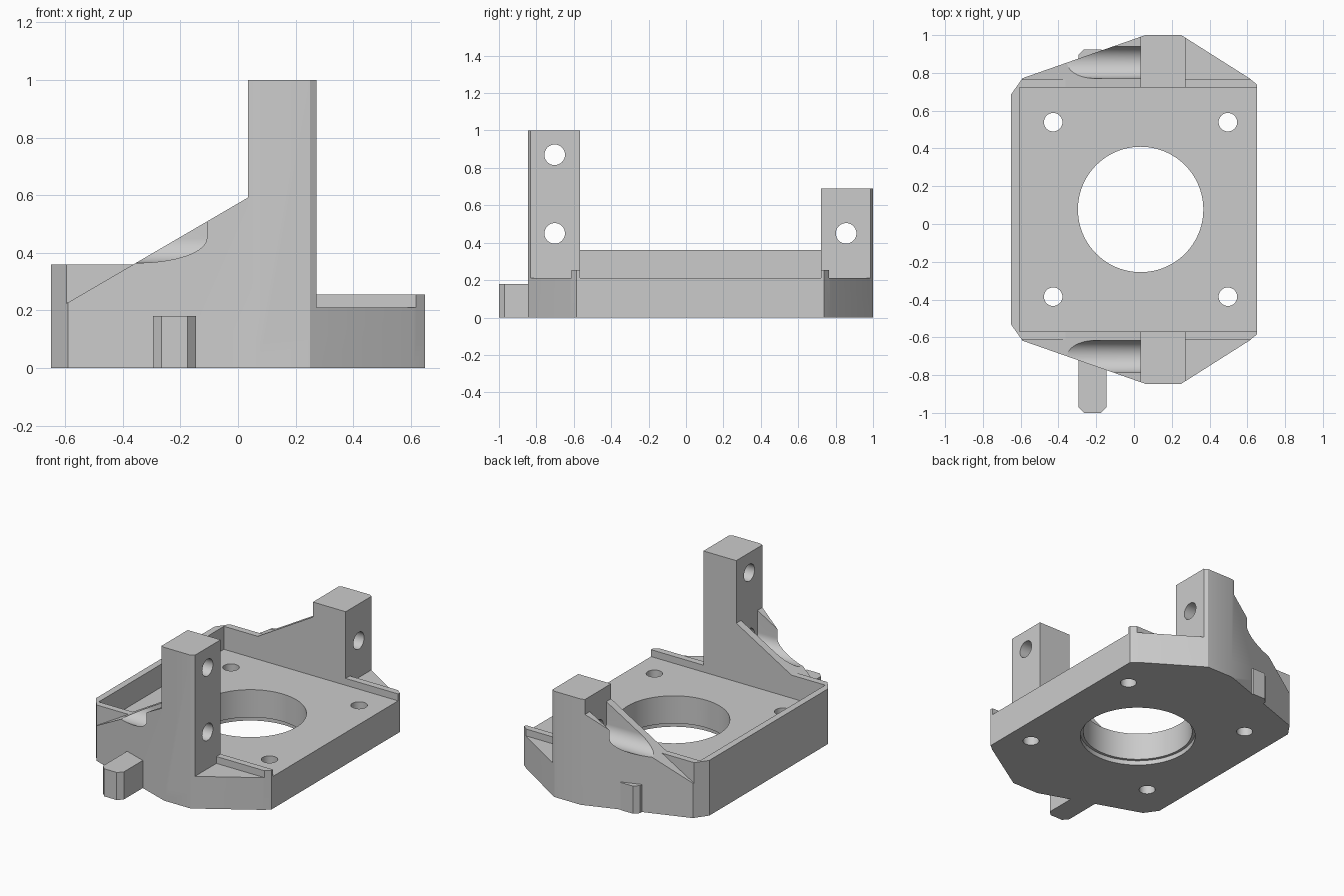
import bpy, bmesh, math
from mathutils import Matrix, Vector

if "Cube" in bpy.data.objects:
    bpy.data.objects.remove(bpy.data.objects["Cube"])

grey = bpy.data.materials.new("light grey plastic")
grey.use_nodes = True
COLOUR = (0.6, 0.6, 0.6, 1)
grey.diffuse_color = COLOUR
grey.node_tree.nodes["Principled BSDF"].inputs["Base Color"].default_value = COLOUR


def prism(name, points, start, end, axis="z"):
    """Extrude a profile along z (x, y points), y (x, z points) or x (y, z points)."""
    place = {"z": lambda a, b, c: (a, b, c),
             "y": lambda a, b, c: (a, c, b),
             "x": lambda a, b, c: (c, a, b)}[axis]
    bm = bmesh.new()
    face = bm.faces.new([bm.verts.new(place(a, b, start)) for a, b in points])
    new = bmesh.ops.extrude_face_region(bm, geom=[face])["geom"]
    shift = Vector(place(0, 0, end - start))
    bmesh.ops.translate(bm, vec=shift, verts=[g for g in new if isinstance(g, bmesh.types.BMVert)])
    bmesh.ops.recalc_face_normals(bm, faces=bm.faces)
    mesh = bpy.data.meshes.new(name)
    bm.to_mesh(mesh)
    bm.free()
    mesh.materials.append(grey)
    obj = bpy.data.objects.new(name, mesh)
    bpy.context.collection.objects.link(obj)
    return obj


def box(name, x0, x1, y0, y1, z0, z1):
    return prism(name, [(x0, y0), (x1, y0), (x1, y1), (x0, y1)], z0, z1)


def circle(a, b, r, n=64):
    return [(a + r * math.cos(math.tau * i / n), b + r * math.sin(math.tau * i / n)) for i in range(n)]


def combine(target, other, operation):
    """Apply an exact boolean and drop the helper."""
    mod = target.modifiers.new(operation, "BOOLEAN")
    mod.operation, mod.solver, mod.object = operation, "EXACT", other
    bpy.context.view_layer.objects.active = target
    bpy.ops.object.modifier_apply(modifier=mod.name)
    bpy.data.objects.remove(other)


MID = 0.077          # y of the mirror line between both ends
WALL_IN, WALL_OUT = 0.645, 0.688
FLOOR = 0.21

# Half outline of the footprint, mirrored front to back
half = [(0.65, 0.662), (0.61, 0.695), (0.25, 0.923), (0.06, 0.923), (-0.59, 0.695), (-0.65, 0.61)]
outline = [(x, MID + y) for x, y in half] + [(x, MID - y) for x, y in reversed(half)]

# Floor and tall side wall
body = prism("motor_mount_body", outline, 0, FLOOR)
combine(body, box("side_wall", -0.7, -0.607, -0.9, 1.1, 0.1, 0.36), "UNION")

# Each end: sloped buttress with post, low walls
for side, top in ((-1, 1.0), (1, 0.69)):
    def y(d):
        return MID + side * d
    ramp = [(-0.62, 0.1), (-0.62, 0.21), (0.035, 0.592), (0.035, top), (0.272, top), (0.272, 0.1)]
    end = prism("buttress", ramp, y(WALL_IN), y(1.0), "y")
    # Slot giving screw access along the ramp
    mid_y, r = y(0.779), 0.085
    arc = [(mid_y + r * math.cos(t), 0.45 + r * math.sin(t))
           for t in (math.pi * (1 + i / 32) for i in range(33))]
    combine(end, prism("slot", arc + [(mid_y + r, 0.62), (mid_y - r, 0.62)], -0.7, 0.035, "x"), "DIFFERENCE")
    for z in (0.45, 0.87):
        if z < top:
            combine(end, prism("screw_hole", circle(mid_y, z, 0.055, 40), -0.05, 0.4, "x"), "DIFFERENCE")
    combine(body, end, "UNION")
    ya, yb = sorted((y(WALL_IN), y(WALL_OUT)))
    combine(body, box("left_lip", -0.64, 0.1, ya, yb, 0.1, 0.36), "UNION")
    combine(body, box("right_lip", 0.2, 0.7, ya, yb, 0.1, 0.255), "UNION")

# Trim everything to the footprint
combine(body, prism("footprint", outline, -0.1, 1.2), "INTERSECT")

# Locating tabs at both ends
for y0, y1 in ((-0.6, -1.0), (0.74, 0.925)):
    c = math.copysign(0.03, y1)
    tab = [(-0.295, y0), (-0.295, y1 - c), (-0.265, y1), (-0.175, y1), (-0.145, y1 - c), (-0.145, y0)]
    combine(body, prism("tab", tab, 0, 0.18), "UNION")

# Central bore with a shallow recess underneath, and four bolt holes
combine(body, prism("bore", circle(0.035, MID, 0.332, 96), -0.1, 0.5), "DIFFERENCE")
combine(body, prism("recess", circle(0.035, MID, 0.35, 96), -0.1, 0.03), "DIFFERENCE")
for x in (-0.428, 0.497):
    for dy in (-0.462, 0.462):
        combine(body, prism("bolt_hole", circle(x, MID + dy, 0.049, 40), -0.1, 0.5), "DIFFERENCE")

bpy.ops.object.select_all(action="DESELECT")
body.select_set(True)
bpy.context.view_layer.objects.active = body
bpy.ops.object.shade_smooth_by_angle(angle=math.radians(25))
